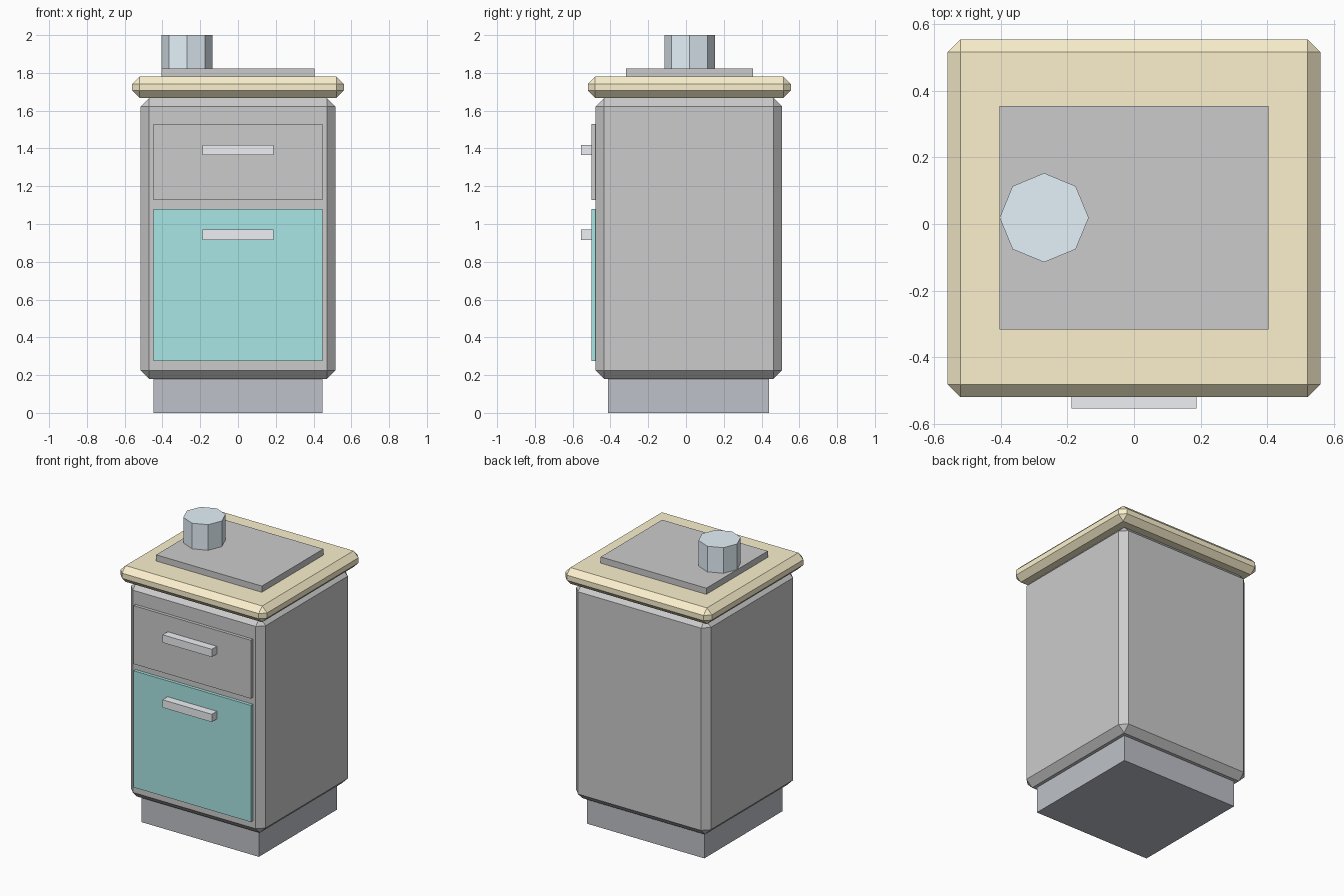
import bpy, bmesh
from mathutils import Matrix, Vector

if "Cube" in bpy.data.objects:
    bpy.data.objects.remove(bpy.data.objects["Cube"])


def material(name, rgb):
    m = bpy.data.materials.new(name)
    m.diffuse_color = (*rgb, 1)
    m.use_nodes = True
    m.node_tree.nodes["Principled BSDF"].inputs["Base Color"].default_value = m.diffuse_color
    return m


WOOD = material("pale_wood", (0.975, 0.885, 0.62))
TEAL = material("teal", (0.395, 0.79, 0.78))
METAL = material("light_metal", (0.85, 0.875, 0.90))
GLASS = material("pale_blue", (0.78, 0.885, 0.957))
DARK = material("dark_grey", (0.515, 0.535, 0.58))


def finish(name, bm, mat):
    mesh = bpy.data.meshes.new(name)
    bm.to_mesh(mesh)
    bm.free()
    if mat:
        mesh.materials.append(mat)
    obj = bpy.data.objects.new(name, mesh)
    bpy.context.collection.objects.link(obj)
    return obj


def box(name, half_x, y, z, mat=None, chamfer=0):
    """Box centred on x, spanning the given y and z ranges."""
    bm = bmesh.new()
    size = Vector((2 * half_x, y[1] - y[0], z[1] - z[0]))
    centre = Vector((0, sum(y) / 2, sum(z) / 2))
    bmesh.ops.create_cube(bm, size=1, matrix=Matrix.Translation(centre) @ Matrix.Diagonal((*size, 1)))
    if chamfer:
        bmesh.ops.bevel(bm, geom=bm.edges[:], offset=chamfer, segments=1,
                        affect='EDGES', clamp_overlap=True)
    return finish(name, bm, mat)


# Cabinet carcass
box("plinth", 0.448, (-0.412, 0.44), (0, 0.18), DARK)
box("cabinet_body", 0.515, (-0.478, 0.508), (0.18, 1.668), chamfer=0.045)
box("worktop", 0.56, (-0.52, 0.555), (1.668, 1.78), WOOD, chamfer=0.038)
box("top_plate", 0.404, (-0.317, 0.355), (1.78, 1.823))

# Drawer and door fronts, each with a bar handle
for name, z, handle_z, mat in (("drawer", (1.127, 1.53), 1.392, None),
                               ("door", (0.274, 1.08), 0.943, TEAL)):
    box(name + "_front", 0.448, (-0.50, -0.478), z, mat)
    box(name + "_handle", 0.188, (-0.555, -0.50), (handle_z - 0.027, handle_z + 0.027), METAL)

# Eight-sided cup on the plate
bm = bmesh.new()
bmesh.ops.create_cone(bm, cap_ends=True, segments=8, radius1=0.134, radius2=0.134,
                      depth=0.177, matrix=Matrix.Translation((-0.27, 0.019, 1.9115)))
finish("cup", bm, GLASS)
